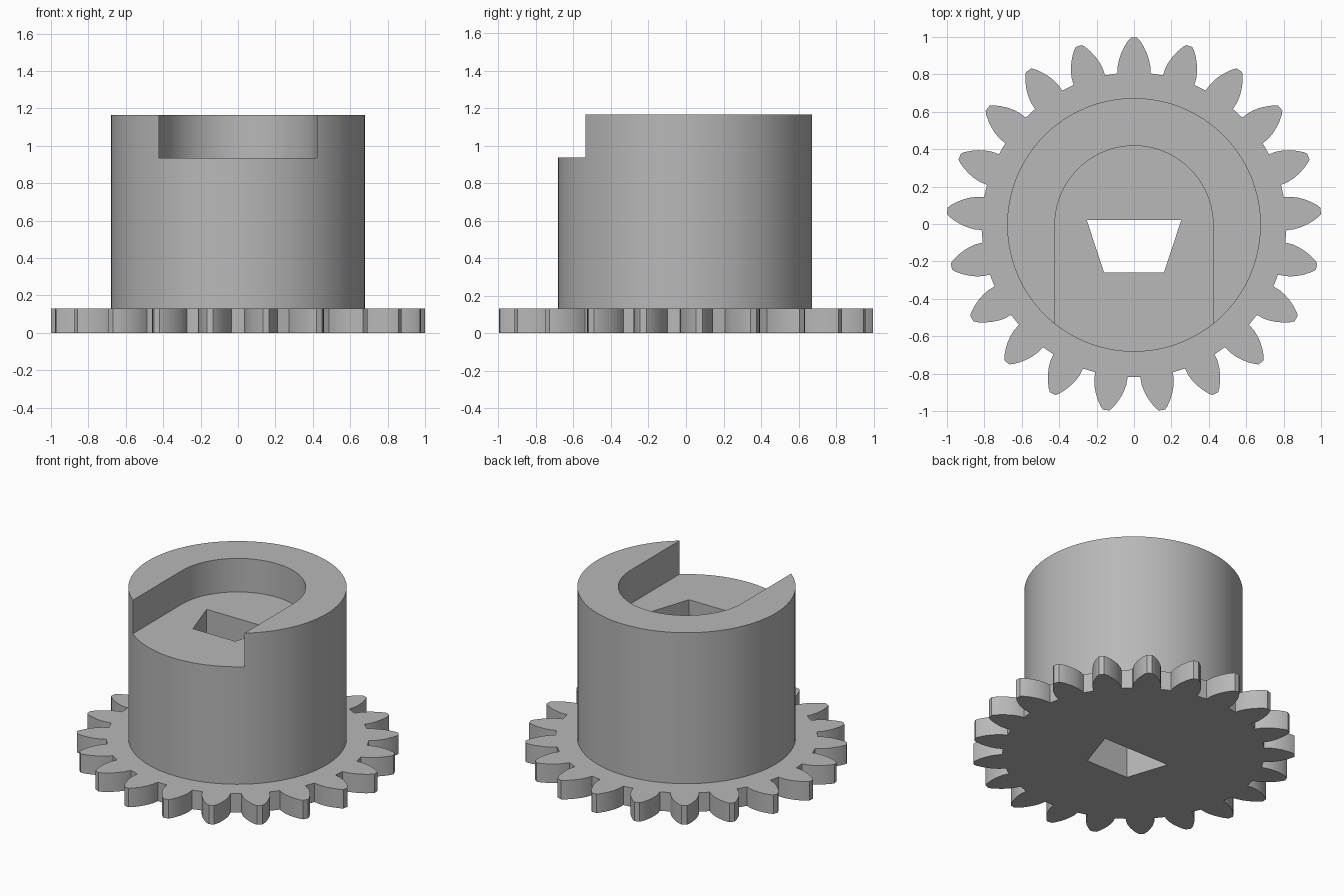
import bpy, bmesh, math

cube = bpy.data.objects.get("Cube")
if cube:
    bpy.data.objects.remove(cube, do_unlink=True)

TEETH = 21
CENTRE_Y = -0.005
PLATE_TOP, POCKET_FLOOR, HUB_TOP = 0.13, 0.935, 1.165
HUB_R, POCKET_R = 0.678, 0.423

grey = bpy.data.materials.new("plain grey")
grey.use_nodes = True
colour = (0.48, 0.48, 0.48, 1)
grey.diffuse_color = colour
grey.node_tree.nodes["Principled BSDF"].inputs["Base Color"].default_value = colour


def arc(radius, start, end, steps):
    angles = [start + (end - start) * i / steps for i in range(steps + 1)]
    return [(radius * math.cos(a), radius * math.sin(a) + CENTRE_Y) for a in angles]


def prism(name, outline, bottom, top):
    """Extrude a closed outline between two heights."""
    bm = bmesh.new()
    face = bm.faces.new([bm.verts.new((x, y, bottom)) for x, y in outline])
    ext = bmesh.ops.extrude_face_region(bm, geom=[face])
    moved = [g for g in ext["geom"] if isinstance(g, bmesh.types.BMVert)]
    bmesh.ops.translate(bm, verts=moved, vec=(0, 0, top - bottom))
    bmesh.ops.recalc_face_normals(bm, faces=bm.faces)
    mesh = bpy.data.meshes.new(name)
    bm.to_mesh(mesh)
    bm.free()
    mesh.materials.append(grey)
    obj = bpy.data.objects.new(name, mesh)
    bpy.context.collection.objects.link(obj)
    return obj


def cut(obj, cutter):
    """Subtract the cutter, then bake and remove it."""
    mod = obj.modifiers.new("cut", 'BOOLEAN')
    mod.operation, mod.solver, mod.object = 'DIFFERENCE', 'EXACT', cutter
    bpy.ops.object.select_all(action='DESELECT')
    bpy.context.view_layer.objects.active = obj
    obj.select_set(True)
    bpy.ops.object.modifier_apply(modifier=mod.name)
    bpy.data.objects.remove(cutter, do_unlink=True)


# Gear outline: one half tooth (radius, half width), mirrored and repeated
half_tooth = [(0.81, 0.088), (0.85, 0.087), (0.885, 0.08), (0.92, 0.068),
              (0.955, 0.051), (0.985, 0.032), (1.001, 0.017)]
tooth = [(r, -w) for r, w in half_tooth] + [(r, w) for r, w in reversed(half_tooth)]
gear_outline = []
for i in range(TEETH):
    a = math.pi / 2 + i * math.tau / TEETH
    c, s = math.cos(a), math.sin(a)
    gear_outline += [(r * c - w * s, r * s + w * c + CENTRE_Y) for r, w in tooth]
gear = prism("gear_plate", gear_outline, 0, PLATE_TOP)

# Hub cylinder standing on the gear
hub = prism("hub", arc(HUB_R, 0, math.tau, 128)[:-1], PLATE_TOP, HUB_TOP)

# Round-backed pocket open to the front
pocket = arc(POCKET_R, 0, math.pi, 64) + [(-POCKET_R, -1), (POCKET_R, -1)]
cut(hub, prism("pocket_cutter", pocket, POCKET_FLOOR, HUB_TOP + 0.2))

# Keyed shaft hole through everything
keyhole = [(-0.253, 0.022), (-0.16, -0.26), (0.16, -0.26), (0.253, 0.022)]
for part in (hub, gear):
    cut(part, prism("keyhole_cutter", keyhole, -0.2, HUB_TOP + 0.2))

for part in (hub, gear):
    bpy.ops.object.select_all(action='DESELECT')
    bpy.context.view_layer.objects.active = part
    part.select_set(True)
    bpy.ops.object.shade_smooth_by_angle(angle=math.radians(25))
